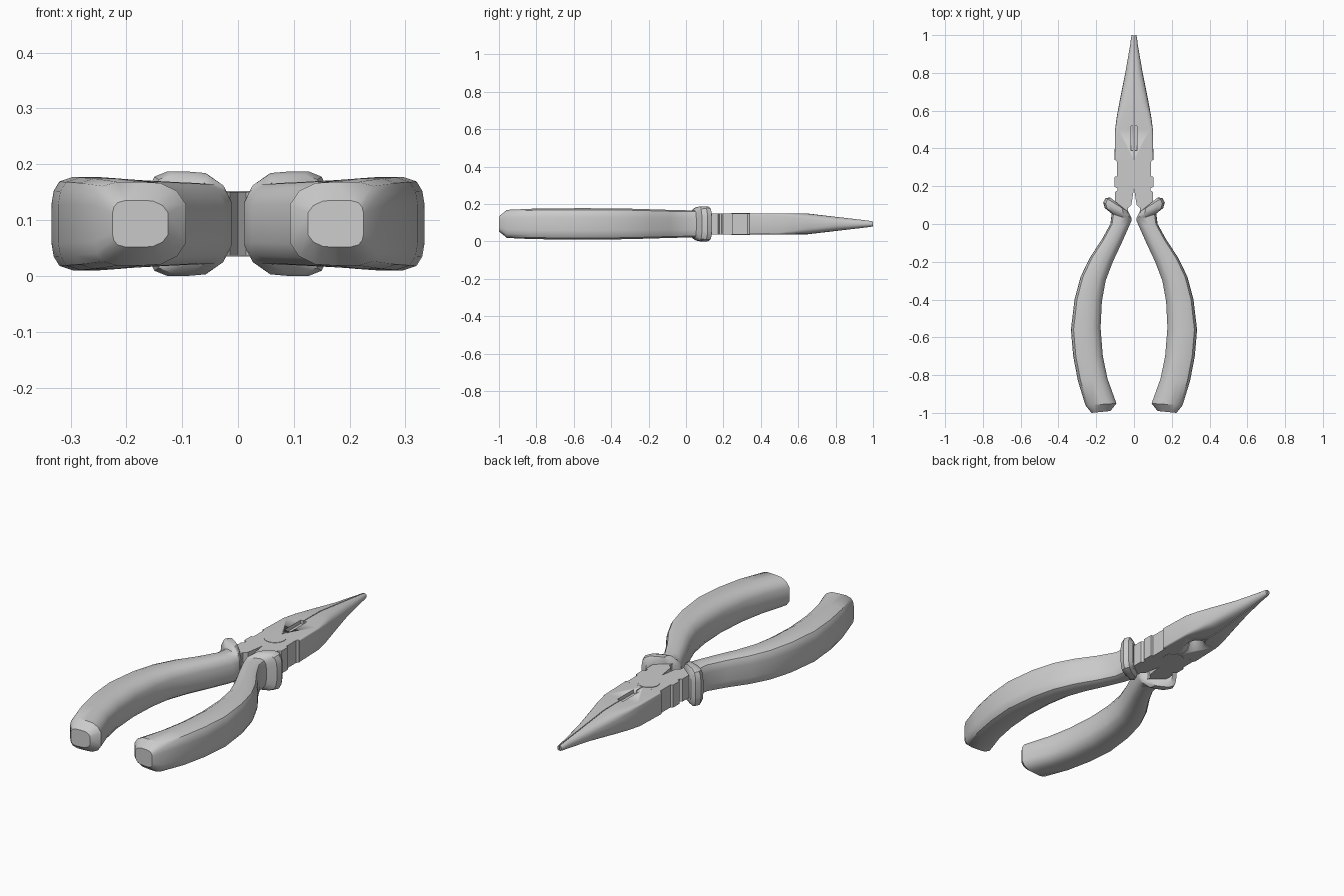
import bpy, bmesh, math
from mathutils import Matrix, Vector

if "Cube" in bpy.data.objects:
    bpy.data.objects.remove(bpy.data.objects["Cube"])

ZC = 0.0935  # mid height of the whole tool


def finish(name, bm, angle=30):
    bmesh.ops.recalc_face_normals(bm, faces=bm.faces)
    me = bpy.data.meshes.new(name)
    bm.to_mesh(me)
    bm.free()
    for p in me.polygons:
        p.use_smooth = True
    me.set_sharp_from_angle(angle=math.radians(angle))
    ob = bpy.data.objects.new(name, me)
    bpy.context.collection.objects.link(ob)
    return ob


def loft(name, rings, angle=30):
    bm = bmesh.new()
    vs = [[bm.verts.new(p) for p in r] for r in rings]
    n = len(vs[0])
    for a, b in zip(vs, vs[1:]):
        for i in range(n):
            j = (i + 1) % n
            bm.faces.new((a[i], a[j], b[j], b[i]))
    bm.faces.new(vs[0])
    bm.faces.new(vs[-1])
    return finish(name, bm, angle)


def mirror(ob):
    m = ob.modifiers.new("mirror", 'MIRROR')
    m.use_mirror_merge = False


def cut(ob, cutter):
    m = ob.modifiers.new("cut", 'BOOLEAN')
    m.operation = 'DIFFERENCE'
    m.solver = 'EXACT'
    m.object = cutter
    cutter.hide_render = True
    cutter.hide_set(True)


# Grips: cross-sections given by inner point, outer point and half height
half = [(-1, .46), (-.8, .78), (-.45, .97), (.0, 1), (.5, 1), (.82, .9), (.95, .7), (1, .42)]
section = half + [(u, -v) for u, v in reversed(half)]
stations = [
    ((.045, .075), (.125, .14), .075),
    ((.03, .065), (.15, .138), .0925),
    ((.018, .04), (.163, .115), .0935),
    ((.012, .03), (.155, .085), .088),
    ((.012, .02), (.118, .055), .073),
    ((.025, -.01), (.125, .0), .073),
    ((.065, -.1), (.172, -.085), .075),
    ((.112, -.2), (.235, -.18), .078),
    ((.15, -.3), (.283, -.28), .081),
    ((.17, -.41), (.315, -.4), .083),
    ((.177, -.55), (.334, -.56), .084),
    ((.165, -.7), (.322, -.7), .083),
    ((.14, -.82), (.297, -.83), .081),
    ((.093, -.95), (.257, -.96), .075),
    ((.125, -.99), (.225, -1.0), .042),
]
rings = []
for a, b, h in stations:
    a, b = Vector(a), Vector(b)
    ring = []
    for u, v in section:
        p = a.lerp(b, (u + 1) / 2)
        ring.append((p.x, p.y, ZC + v * h))
    rings.append(ring)
mirror(loft("grips", rings, 35))

# Joint block with side notches and the two arms that run into the grips
side = [(.014, .1), (.032, .085), (.032, .055), (.06, -.02), (.1, -.02), (.1, .17),
        (.088, .178), (.088, .19), (.102, .197), (.102, .25), (.091, .252), (.091, .33), (.1, .342)]
outline = [(0, .19)] + side + [(-x, y) for x, y in reversed(side)]
loft("joint_block", [[(x, y, z) for x, y in outline] for z in (.037, .15)])

# Jaws: half sections going from boxy to round at the tip
jaw_rings = []
for y, w, h, n in [(.34, .103, .0565, 24), (.5, .1, .0565, 16), (.57, .091, .0565, 7),
                   (.65, .076, .0555, 3.6), (.8, .046, .038, 2.4), (.95, .02, .0205, 2),
                   (.985, .016, .016, 2), (1.0, .012, .013, 2)]:
    ring = []
    for i in range(13):
        t = math.radians(-90 + 15 * i)
        c, s = max(math.cos(t), 0), math.sin(t)
        x = 0 if i in (0, 12) else w * c ** (2 / n)
        z = math.copysign(h * abs(s) ** (2 / n), s) if i != 6 else 0
        ring.append((max(x, .002), y, ZC + z))
    jaw_rings.append(ring)
jaws = loft("jaws", jaw_rings)

# Wire cutter opening: funnel below, narrow slot above
bm = bmesh.new()
bmesh.ops.create_cone(bm, cap_ends=True, segments=32, radius1=.064, radius2=.012, depth=.1,
                      matrix=Matrix.Translation((0, .455, .075)) @ Matrix.Diagonal((.75, 1, 1, 1)))
cut(jaws, finish("funnel_cutter", bm))
bm = bmesh.new()
bmesh.ops.create_cube(bm, size=1, matrix=Matrix.Translation((0, .455, .15))
                      @ Matrix.Diagonal((.034, .13, .036, 1)))
cut(jaws, finish("slot_cutter", bm))
mirror(jaws)

# Pivot pin, almost flush with the joint
bm = bmesh.new()
bmesh.ops.create_cone(bm, cap_ends=True, segments=32, radius1=.05, radius2=.05, depth=.117,
                      matrix=Matrix.Translation((0, .293, ZC)))
finish("pivot_pin", bm)
